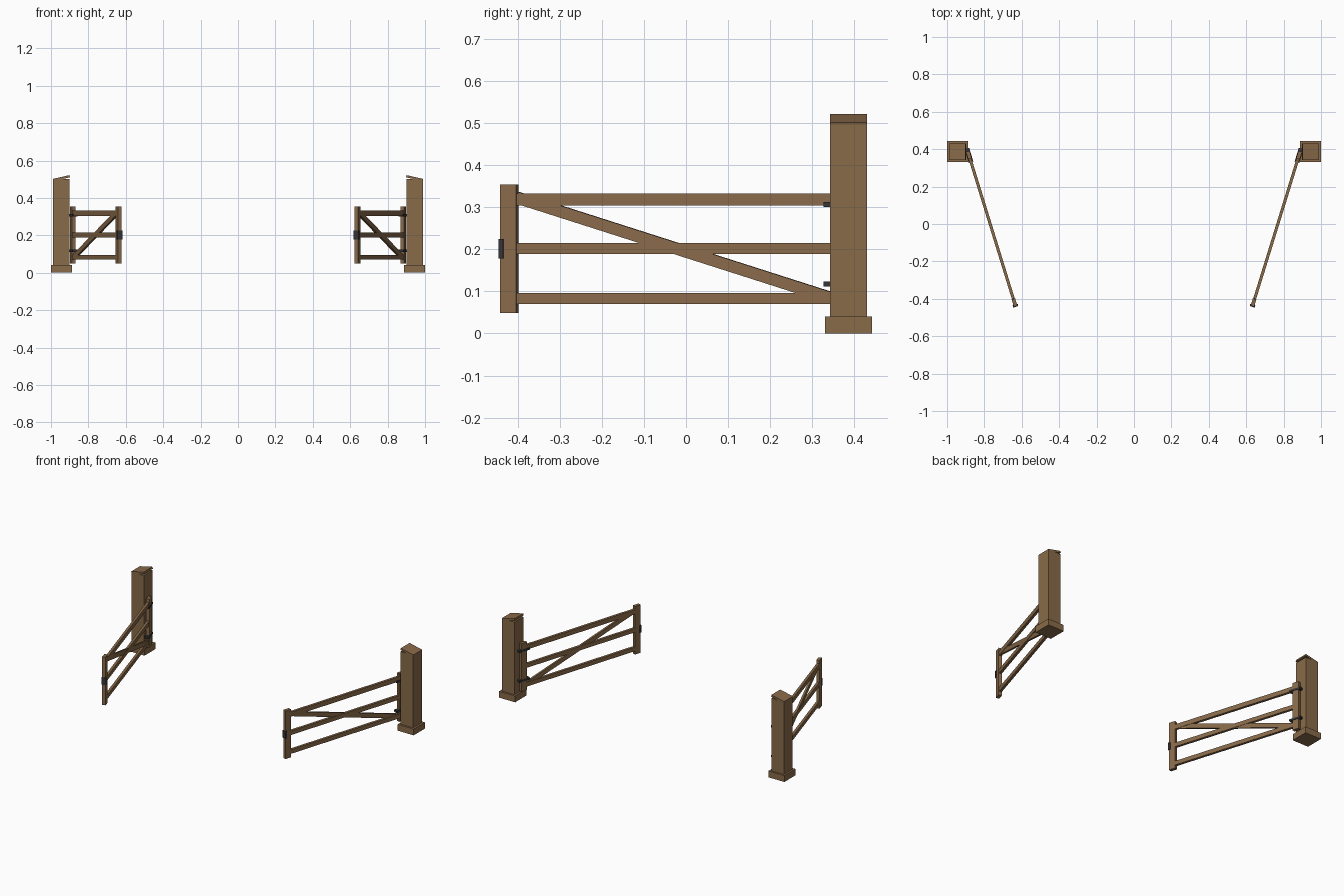
import bpy, bmesh, math
from mathutils import Matrix, Vector

if "Cube" in bpy.data.objects:
    bpy.data.objects.remove(bpy.data.objects["Cube"])


def material(name, rgb):
    m = bpy.data.materials.new(name)
    m.diffuse_color = (*rgb, 1)
    m.use_nodes = True
    m.node_tree.nodes["Principled BSDF"].inputs["Base Color"].default_value = m.diffuse_color
    return m


wood = material("wood", (0.25, 0.145, 0.068))
iron = material("iron", (0.035, 0.035, 0.04))


def box(name, size, matrix, mat, side):
    """Box placed for the right side; side=-1 mirrors it to the left."""
    bm = bmesh.new()
    bmesh.ops.create_cube(bm, size=1, matrix=matrix @ Matrix.Diagonal((*size, 1)))
    if side < 0:
        bmesh.ops.transform(bm, matrix=Matrix.Diagonal((-1, 1, 1, 1)), verts=bm.verts)
        bmesh.ops.reverse_faces(bm, faces=bm.faces)
    me = bpy.data.meshes.new(name)
    bm.to_mesh(me)
    bm.free()
    me.materials.append(mat)
    ob = bpy.data.objects.new(name, me)
    bpy.context.collection.objects.link(ob)


T = Matrix.Translation
POST = Vector((0.944, 0.387, 0))
LENGTH = 0.826
# Gate frame: origin at the hinge stile, local -y runs towards the latch
GATE = T((0.883, 0.369, 0)) @ Matrix.Rotation(-0.3, 4, 'Z')

for side, label in ((1, "right"), (-1, "left")):
    def part(name, size, matrix, mat=wood):
        box(f"{label}_{name}", size, matrix, mat, side)

    def gate(name, size, s, z, mat=wood, tilt=0):
        part(name, size, GATE @ T((0, -s, z)) @ Matrix.Rotation(tilt, 4, 'X'), mat)

    # Post with foot and sloping cap board
    part("post_foot", (0.112, 0.112, 0.04), T(POST + Vector((0, 0, 0.02))))
    part("post", (0.088, 0.088, 0.47), T(POST + Vector((0, 0, 0.265))))
    part("post_cap", (0.09, 0.088, 0.012),
         T(POST + Vector((0, 0, 0.506))) @ Matrix.Rotation(0.22, 4, 'Y'))

    # Stiles
    gate("hinge_stile", (0.02, 0.04, 0.305), 0, 0.2015)
    gate("latch_stile", (0.02, 0.04, 0.305), LENGTH, 0.2015)

    # Rails
    for name, z, h in (("top", 0.319, 0.029), ("middle", 0.202, 0.026), ("bottom", 0.083, 0.026)):
        gate(name + "_rail", (0.016, LENGTH, h), LENGTH / 2, z)

    # Diagonal brace, low at the hinge and high at the latch
    rise, run = 0.24, LENGTH - 0.04
    gate("brace", (0.012, math.hypot(rise, run), 0.028), LENGTH / 2, 0.203,
         tilt=-math.atan2(rise, run))

    # Hinge straps and latch plate
    for name, z in (("upper", 0.307), ("lower", 0.118)):
        gate(name + "_hinge", (0.026, 0.076, 0.012), 0.002, z, iron)
    gate("latch", (0.028, 0.012, 0.046), LENGTH + 0.0175, 0.2015, iron)
